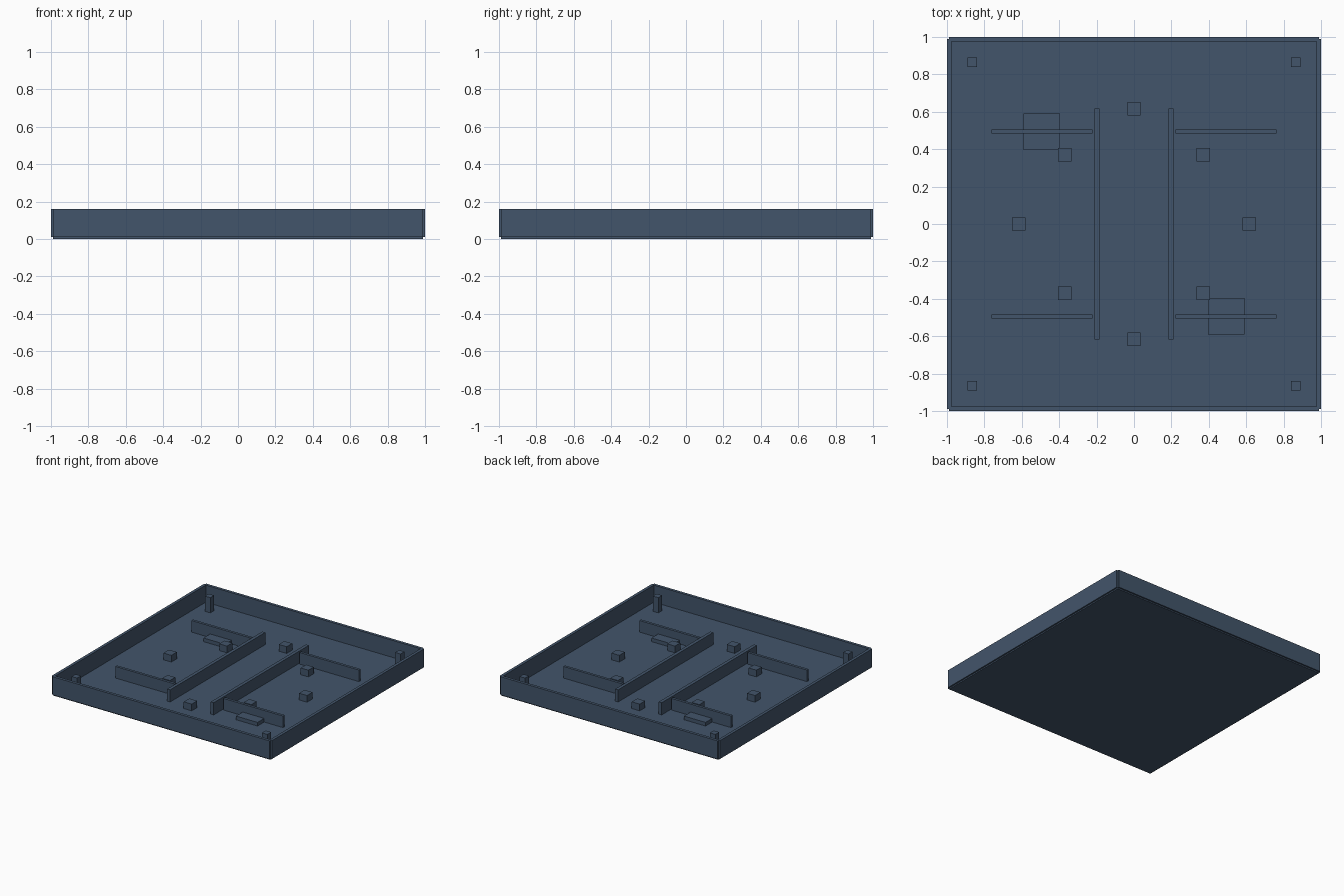
import bpy

if "Cube" in bpy.data.objects:
    bpy.data.objects.remove(bpy.data.objects["Cube"])

mat = bpy.data.materials.new("slate_blue")
mat.diffuse_color = (0.055, 0.09, 0.145, 1)
mat.use_nodes = True
mat.node_tree.nodes["Principled BSDF"].inputs["Base Color"].default_value = mat.diffuse_color


def box(name, x, y, z0, z1, sx, sy):
    """Box centred on x, y and spanning z0 to z1."""
    bpy.ops.mesh.primitive_cube_add(size=1, location=(x, y, (z0 + z1) / 2))
    o = bpy.context.object
    o.name = name
    o.scale = (sx, sy, z1 - z0)
    bpy.ops.object.transform_apply(location=False, rotation=False, scale=True)
    o.data.materials.append(mat)
    return o


FLOOR = 0.02

# Floor plate
box("floor", 0, 0, 0, FLOOR, 1.976, 1.976)

for s in (-1, 1):
    # Outer walls, leaving a tiny notch at each corner
    box("end_wall", 0, s * 0.988, 0.01, 0.16, 1.976, 0.024)
    box("side_wall", s * 0.988, 0, 0.01, 0.16, 0.024, 1.976)
    # Long inner dividers
    box("long_divider", s * 0.198, 0, FLOOR - 0.005, 0.12, 0.027, 1.235)
    # Flat pads on opposite quarters
    box("flat_pad", s * 0.494, -s * 0.494, FLOOR - 0.005, 0.05, 0.195, 0.195)
    # Blocks on the two axes
    box("axis_block_x", s * 0.617, 0, FLOOR - 0.005, 0.075, 0.072, 0.072)
    box("axis_block_y", 0, s * 0.617, FLOOR - 0.005, 0.075, 0.072, 0.072)
    for t in (-1, 1):
        # Short dividers, diagonal blocks and corner posts
        box("short_divider", s * 0.492, t * 0.494, FLOOR - 0.005, 0.115, 0.54, 0.022)
        box("diagonal_block", s * 0.37, t * 0.37, FLOOR - 0.005, 0.075, 0.07, 0.07)
        box("corner_post", s * 0.865, t * 0.865, FLOOR - 0.005, 0.145, 0.05, 0.05)
